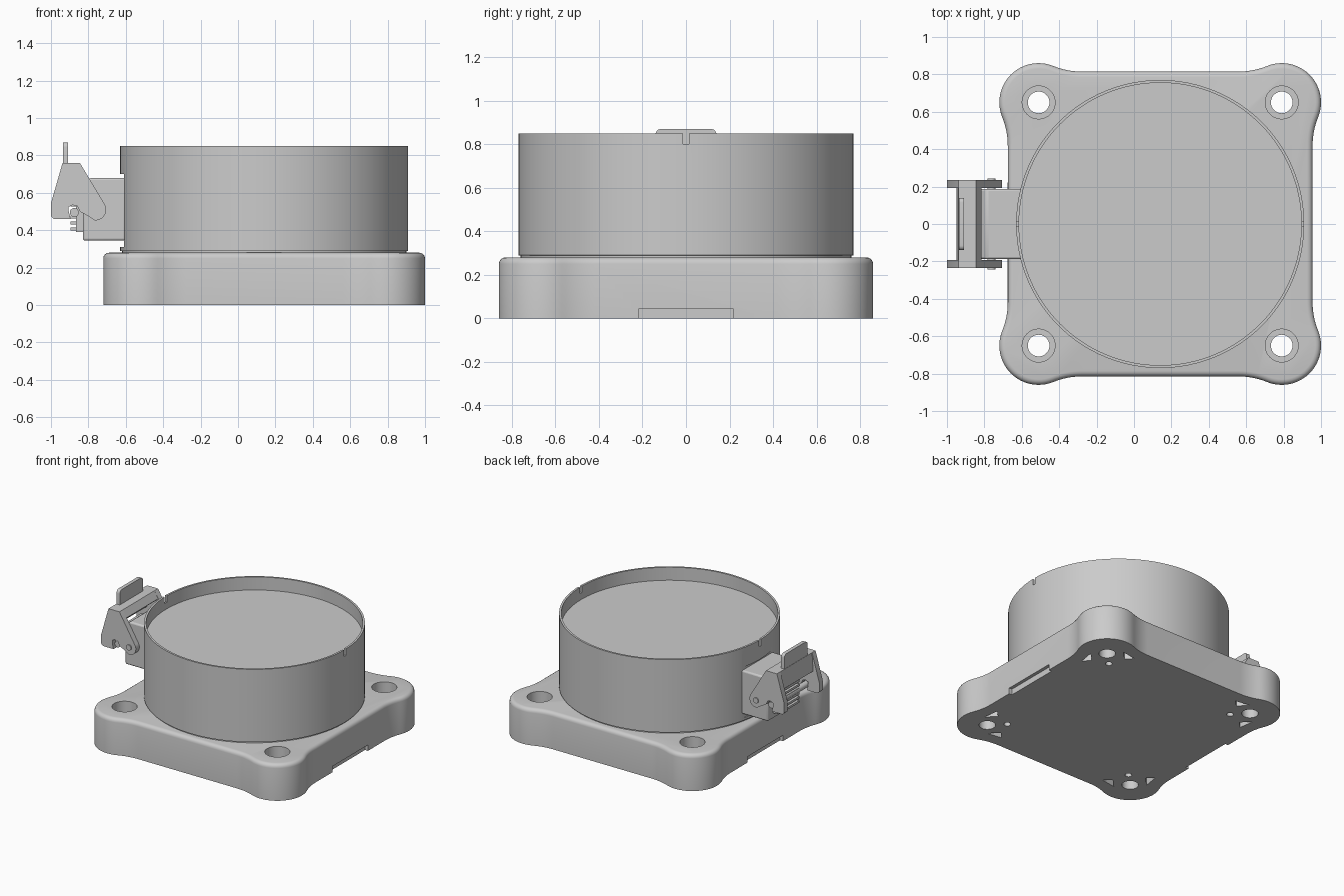
import bpy, bmesh, math
from mathutils import Vector, Matrix

if "Cube" in bpy.data.objects:
    bpy.data.objects.remove(bpy.data.objects["Cube"])

CX = 0.14  # centre of base and drum in x


def finish(name, bm):
    bmesh.ops.recalc_face_normals(bm, faces=bm.faces)
    me = bpy.data.meshes.new(name)
    bm.to_mesh(me)
    bm.free()
    ob = bpy.data.objects.new(name, me)
    bpy.context.collection.objects.link(ob)
    return ob


def prism(name, pts, lo, hi, axis='z', round_top=0):
    """Extrude a 2D outline: (x, y) along z, (x, z) along y, or (y, z) along x."""
    put = {'z': lambda p, h: (p[0], p[1], h), 'y': lambda p, h: (p[0], h, p[1]),
           'x': lambda p, h: (h, p[0], p[1])}[axis]
    bm = bmesh.new()
    f = bm.faces.new([bm.verts.new(put(p, lo)) for p in pts])
    ext = bmesh.ops.extrude_face_region(bm, geom=[f])['geom']
    d = Vector(put((0, 0), hi - lo))
    top = [v for v in ext if isinstance(v, bmesh.types.BMVert)]
    bmesh.ops.translate(bm, verts=top, vec=d)
    bmesh.ops.recalc_face_normals(bm, faces=bm.faces)
    if round_top:
        s = set(top)
        edges = [e for e in bm.edges if e.verts[0] in s and e.verts[1] in s]
        bmesh.ops.bevel(bm, geom=edges, offset=round_top, segments=4, profile=0.5, affect='EDGES')
    return finish(name, bm)


def box(name, x, y, z):
    return prism(name, [(x[0], y[0]), (x[1], y[0]), (x[1], y[1]), (x[0], y[1])], *z)


def lathe(name, profile, x, y, n):
    """Turn an open (r, z) profile around a vertical axis; ends are capped."""
    bm = bmesh.new()
    rings = [[bm.verts.new((x + r * math.cos(2 * math.pi * i / n),
                            y + r * math.sin(2 * math.pi * i / n), z)) for i in range(n)]
             for r, z in profile]
    for a, b in zip(rings, rings[1:]):
        for i in range(n):
            j = (i + 1) % n
            bm.faces.new((a[i], a[j], b[j], b[i]))
    bm.faces.new(rings[0])
    bm.faces.new(rings[-1])
    return finish(name, bm)


def arc(cx, cy, r, a0, a1, n):
    return [(cx + r * math.cos(math.radians(a0 + (a1 - a0) * i / n)),
             cy + r * math.sin(math.radians(a0 + (a1 - a0) * i / n))) for i in range(n + 1)]


def cut(ob, *cutters):
    for c in cutters:
        c.hide_render = True
        m = ob.modifiers.new('cut', 'BOOLEAN')
        m.operation, m.solver, m.object = 'DIFFERENCE', 'EXACT', c
        bpy.context.view_layer.objects.active = ob
        bpy.ops.object.modifier_apply(modifier=m.name)
        bpy.data.objects.remove(c)


def soften(ob, width):
    m = ob.modifiers.new('soft_edges', 'BEVEL')
    m.width, m.segments, m.limit_method = width, 3, 'ANGLE'
    m.angle_limit = math.radians(40)


# Base: square with lobed corners blended by concave fillets
L, RL, S, R = 0.65, 0.21, 0.815, 0.40
dy = S + R - L
dx = math.sqrt((R + RL) ** 2 - dy ** 2)
a = math.degrees(math.atan2(dx, dy))
corner = (arc(S + R, L - dx, R, 180, 180 - a, 8)[:-1] + arc(L, L, RL, -a, 90 + a, 24)
          + arc(L - dx, S + R, R, a - 90, -90, 8)[1:])
outline = []
for k in range(4):
    rot = Matrix.Rotation(k * math.pi / 2, 2)
    outline += [tuple(rot @ Vector(p) + Vector((CX, 0))) for p in corner]
base = prism('base', outline, 0, 0.28, round_top=0.03)

# Corner bolt holes, underside pockets and side notches
for sx in (-1, 1):
    xe = CX + sx * S
    cut(base, box('notch_cutter', sorted((xe - sx * 0.025, xe + sx * 0.2)), (-0.215, 0.215), (-0.1, 0.045)))
    for sy in (-1, 1):
        h = Vector((CX + sx * L, sy * L))
        o = Vector((sx, sy)).normalized()
        t = Vector((-o.y, o.x))
        cut(base, lathe('bolt_cutter', [(0.058, -0.1), (0.058, 0.13), (0.088, 0.13), (0.088, 0.4)], h.x, h.y, 40))
        pin = h - o * 0.14
        cut(base, lathe('pin_cutter', [(0.024, -0.1), (0.024, 0.1)], pin.x, pin.y, 20))
        for s in (-1, 1):
            tri = [h + t * s * u - o * w for u, w in ((0.115, -0.01), (0.115, 0.085), (0.185, 0.085))]
            cut(base, prism('pocket_cutter', [tuple(p) for p in tri], -0.1, 0.2))

# Drum: open-topped cylinder with a recessed face
drum = lathe('drum', [(0.76, 0.275), (0.76, 0.288), (0.77, 0.29), (0.77, 0.85), (0.755, 0.85), (0.755, 0.75)], CX, 0, 128)
cut(drum, box('flat_cutter', (-0.8, -0.61), (-0.195, 0.195), (0.31, 0.70)))
for x in (CX - 0.77, CX + 0.77):
    cut(drum, box('rim_notch_cutter', (x - 0.03, x + 0.03), (-0.013, 0.013), (0.80, 0.9)))

# Connector housing on the left side
housing = prism('connector_housing', [(-0.60, 0.345), (-0.83, 0.345), (-0.83, 0.64), (-0.79, 0.68), (-0.60, 0.68)],
                -0.188, 0.188, 'y')
soften(housing, 0.012)

# Ribbed plug face and catch pins
box('plug_core', (-0.865, -0.82), (-0.13, 0.13), (0.39, 0.62))
for i in range(7):
    z = 0.40 + i * 0.032
    box(f'plug_rib_{i + 1}', (-0.895, -0.86), (-0.10, 0.10), (z, z + 0.016))
prism('catch_pin', arc(-0.875, 0.495, 0.024, 0, 345, 23), -0.215, 0.215, 'y')

# Latch: two hooked cheeks, a bent bridge and a thumb tab
cheek = ([(-1.0, 0.545), (-0.938, 0.76), (-0.845, 0.76)] + arc(-0.762, 0.51, 0.057, 32, -95, 12)
         + [(-0.80, 0.475), (-0.845, 0.50), (-0.86, 0.53), (-0.885, 0.535), (-0.905, 0.525),
            (-0.905, 0.50), (-0.895, 0.46), (-0.985, 0.46), (-1.0, 0.475)])
for side, y in (('front', -0.235), ('back', 0.192)):
    prism(f'latch_cheek_{side}', cheek, y, y + 0.043, 'y')
prism('latch_bridge', [(-0.948, 0.62), (-0.938, 0.76), (-0.845, 0.76), (-0.815, 0.705), (-0.83, 0.69),
                       (-0.86, 0.727), (-0.905, 0.727), (-0.91, 0.62)], -0.20, 0.20, 'y')
tab = arc(0.115, 0.845, 0.025, 0, 90, 6) + arc(-0.115, 0.845, 0.025, 90, 180, 6) + [(-0.14, 0.74), (0.14, 0.74)]
prism('latch_tab', tab, -0.936, -0.908, 'x')
prism('latch_pivot', arc(-0.762, 0.51, 0.021, 0, 345, 23), -0.243, 0.243, 'y')

# Smooth curved walls, keep edges sharp
bpy.ops.object.select_all(action='DESELECT')
for ob in bpy.context.scene.objects:
    ob.select_set(True)
bpy.context.view_layer.objects.active = base
bpy.ops.object.shade_smooth_by_angle(angle=math.radians(30))
